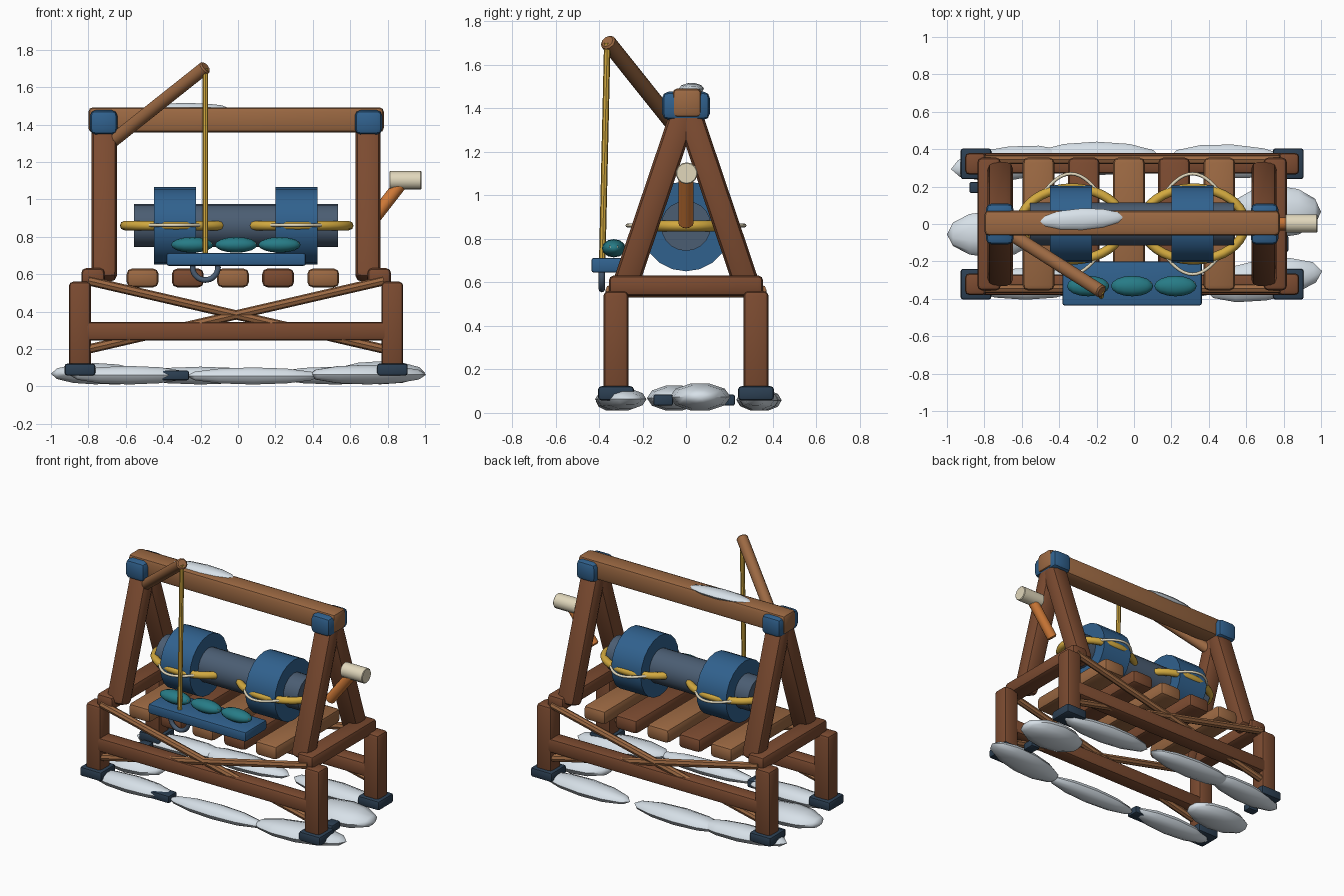
import bpy, bmesh, math
from mathutils import Vector, Matrix

if "Cube" in bpy.data.objects:
    bpy.data.objects.remove(bpy.data.objects["Cube"])

COL = dict(dark=(.2, .07, .03), wood=(.33, .14, .055), blue=(.03, .12, .27), navy=(.025, .05, .085),
           slate=(.07, .11, .17), yellow=(.65, .4, .05), teal=(.02, .2, .24), snow=(.68, .75, .81),
           orange=(.65, .2, .04), cream=(.75, .68, .5))
MATS = {}
for n, c in COL.items():
    MATS[n] = bpy.data.materials.new(n)
    MATS[n].diffuse_color = (*c, 1)


def finish(bm, name, mat, loc, rot=None):
    me = bpy.data.meshes.new(name)
    bm.to_mesh(me)
    bm.free()
    ob = bpy.data.objects.new(name, me)
    me.materials.append(MATS[mat])
    ob.matrix_world = Matrix.Translation(loc) @ (rot.to_4x4() if rot else Matrix())
    bpy.context.collection.objects.link(ob)
    return ob


def box(name, mat, loc, size, bev=.02, rot=None):
    bm = bmesh.new()
    bmesh.ops.create_cube(bm, size=1)
    bmesh.ops.scale(bm, vec=size, verts=bm.verts)
    bmesh.ops.bevel(bm, geom=bm.edges[:], offset=bev, segments=2, profile=.5, affect='EDGES')
    return finish(bm, name, mat, loc, rot)


def rod(name, mat, a, b, r, sides=12, bev=.008):
    a, b = Vector(a), Vector(b)
    bm = bmesh.new()
    bmesh.ops.create_cone(bm, cap_ends=True, segments=sides, radius1=r, radius2=r, depth=(b - a).length)
    if bev:
        rim = [e for e in bm.edges if any(len(f.verts) > 4 for f in e.link_faces)]
        bmesh.ops.bevel(bm, geom=rim, offset=bev, segments=1, affect='EDGES')
    return finish(bm, name, mat, (a + b) / 2, (b - a).to_track_quat('Z', 'Y').to_matrix())


def lump(name, mat, loc, half, yaw=0, seg=10, rings=6):
    # faceted ellipsoid with its poles along x
    bm = bmesh.new()
    bmesh.ops.create_uvsphere(bm, u_segments=seg, v_segments=rings, radius=1)
    bmesh.ops.rotate(bm, matrix=Matrix.Rotation(math.pi / 2, 3, 'Y'), verts=bm.verts)
    bmesh.ops.scale(bm, vec=half, verts=bm.verts)
    return finish(bm, name, mat, loc, Matrix.Rotation(yaw, 3, 'Z'))


def tube(name, mat, pts, r, closed=False):
    cu = bpy.data.curves.new(name, 'CURVE')
    cu.dimensions = '3D'
    cu.bevel_depth, cu.bevel_resolution, cu.use_fill_caps = r, 2, True
    sp = cu.splines.new('POLY')
    sp.points.add(len(pts) - 1)
    for p, q in zip(sp.points, pts):
        p.co = (*q, 1)
    sp.use_cyclic_u = closed
    cu.materials.append(MATS[mat])
    ob = bpy.data.objects.new(name, cu)
    bpy.context.collection.objects.link(ob)


CX = -.01  # the frame sits slightly left of centre

# base: posts, feet, end beams and A-frames
for s in (-1, 1):
    for t in (-1, 1):
        box("post", 'dark', (CX + s * .835, t * .322, .325), (.117, .115, .47), .022)
        box("foot", 'navy', (CX + s * .835, t * .322, .09), (.165, .165, .065), .015)
        # leaning leg
        box("a_frame_leg", 'dark', (CX + s * .705, t * .143, .99), (.135, .12, .89), .035,
            Matrix.Rotation(t * math.atan2(.27, .8), 3, 'X'))
    box("end_beam", 'dark', (CX + s * .765, 0, .585), (.125, .71, .095), .025)
    box("beam_cap", 'blue', (CX + s * .708, 0, 1.412), (.147, .22, .13), .03)
    # long sides: lower rail and crossed braces
    box("lower_rail", 'dark', (CX, s * .325, .295), (1.62, .11, .1), .022)
    for d in (-1, 1):
        rod("cross_brace", 'wood', (CX - d * .79, s * .345, .565), (CX + d * .79, s * .345, .2), .025, 8, 0)

# deck planks
for i in range(5):
    box("deck_plank", 'wood' if i % 2 == 0 else 'dark', (-.51 + .2415 * i, 0, .58), (.17, .71, .1), .028)

# top beam with snow
box("top_beam", 'wood', (CX, .005, 1.425), (1.58, .135, .135), .025)
lump("beam_snow", 'snow', (-.28, .025, 1.49), (.225, .058, .027), .05)

# winch: shaft, two drums, rope rings
rod("winch_shaft", 'slate', (-.555, 0, .86), (.535, 0, .86), .115, 20, 0)
for cx in (-.337, .313):
    rod("drum", 'blue', (cx - .113, 0, .858), (cx + .113, 0, .858), .207, 20, 0)
    ring = [(cx + .005 + .275 * math.cos(a), .192 * math.sin(a), .86)
            for a in (i * math.tau / 40 for i in range(40))]
    tube("rope_ring", 'yellow', ring, .025, True)
    for s in (-1, 1):
        loop = []
        for i in range(17):
            u = i / 16
            a = math.radians(40 + 100 * u)
            k = 1.08 + .32 * math.sin(math.pi * u)
            loop.append((cx + .22 * math.cos(a), s * .192 * k * math.sin(a), .862))
        tube("grab_line", 'cream', loop, .009)

# crank
rod("crank_arm", 'orange', (.7, 0, .865), (.875, 0, 1.09), .035, 12)
rod("crank_grip", 'cream', (.81, .003, 1.102), (.98, .003, 1.102), .05, 14, .004)

# boom, hanging rope, tray and hook
rod("boom", 'wood', (-.68, -.04, 1.305), (-.172, -.362, 1.708), .037, 10)
rod("hanging_rope", 'yellow', (-.175, -.362, 1.7), (-.175, -.385, .7), .015, 8, 0)
box("tray", 'blue', (CX, -.318, .679), (.745, .235, .068), .012)
for x in (-.245, -.01, .222):
    lump("fish", 'teal', (x, -.332, .757), (.113, .055, .042), 0, 12, 8)
    for dy in (-.014, .014):
        lump("fish_eye", 'cream', (x + .098, -.332 + dy, .762), (.009, .009, .009), 0, 6, 4)
hook = [(-.175 + .068 * math.cos(a), -.387, .637 + .068 * math.sin(a))
        for a in (math.radians(170 + 200 * i / 18) for i in range(19))]
tube("hook", 'slate', hook, .015)

# snow drifts around the base: x, y, half x, half y, half z, yaw
for x, y, hx, hy, hz, yaw in [
        (-.58, -.32, .32, .085, .052, 0), (.08, -.345, .36, .07, .048, 0), (.69, -.3, .32, .11, .055, .15),
        (-.66, .325, .32, .09, .052, .1), (-.2, .35, .35, .09, .05, 0), (.52, .335, .34, .09, .05, -.05),
        (-.76, -.055, .24, .125, .06, 0), (.76, .065, .24, .14, .065, 0)]:
    lump("snow_drift", 'snow', (x, y, hz + .008), (hx, hy, hz), yaw)

# loose stones
for x, y, w, d in [(-.337, -.335, .15, .09), (.79, -.105, .07, .09), (-.84, .195, .08, .06)]:
    box("stone", 'navy', (x, y, .059), (w, d, .052), .01)

for ob in bpy.data.objects:
    ob.select_set(ob.type == 'MESH')
    if ob.type == 'MESH':
        bpy.context.view_layer.objects.active = ob
bpy.ops.object.shade_smooth_by_angle(angle=math.radians(40))

for m in bpy.data.materials:
    if m.users and not m.is_grease_pencil:
        m.use_nodes = True
        m.node_tree.nodes["Principled BSDF"].inputs["Base Color"].default_value = m.diffuse_color
